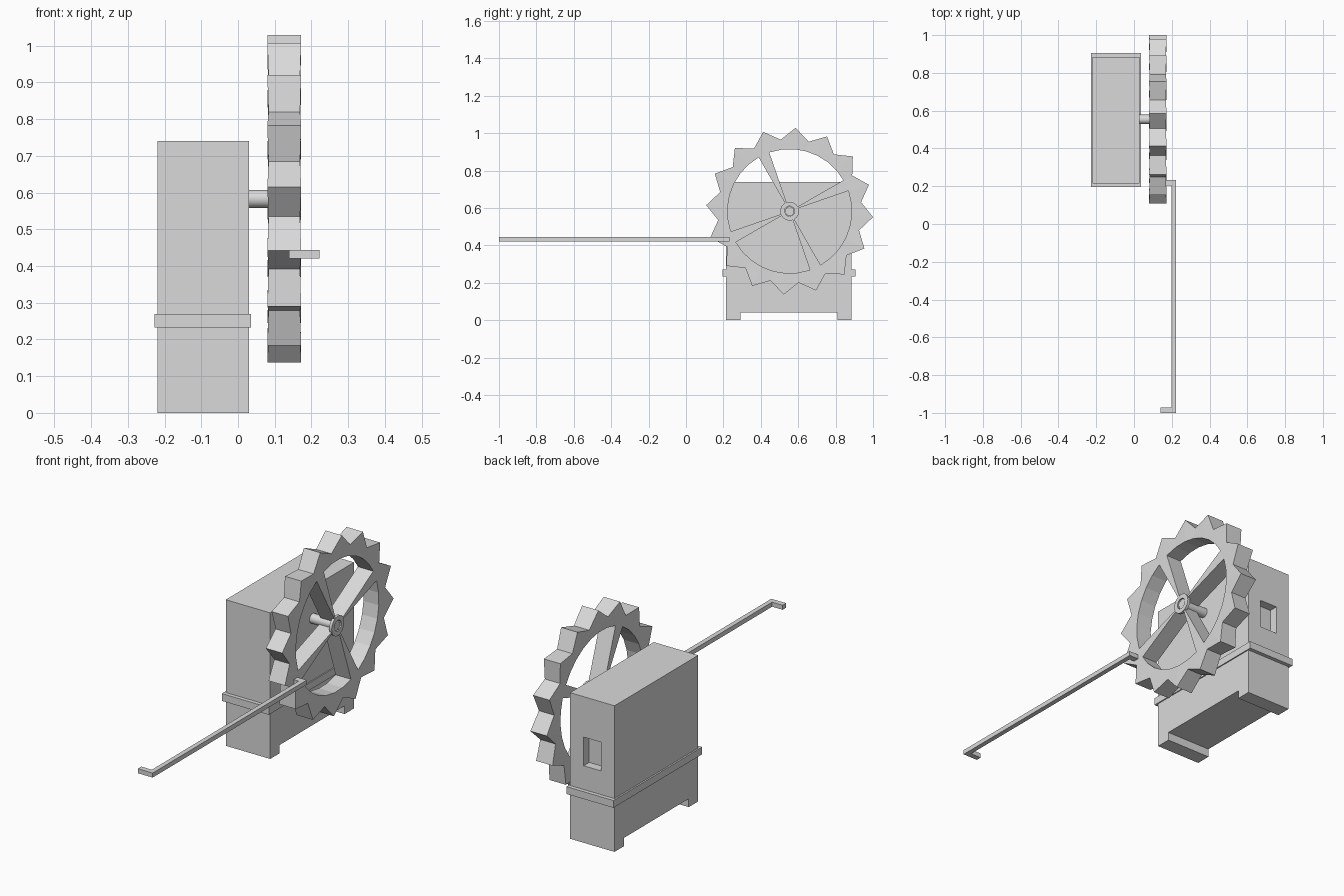
import bpy, bmesh
from math import sin, cos, radians
from mathutils import Vector

cube = bpy.data.objects.get("Cube")
if cube:
    bpy.data.objects.remove(cube, do_unlink=True)

grey = bpy.data.materials.new("light_grey")
grey.use_nodes = True
grey.diffuse_color = (0.7, 0.7, 0.7, 1)
grey.node_tree.nodes["Principled BSDF"].inputs["Base Color"].default_value = (0.7, 0.7, 0.7, 1)

WHEEL_Y, WHEEL_Z = 0.554, 0.583
TEETH = 16


def finish(name, bm):
    bmesh.ops.recalc_face_normals(bm, faces=bm.faces)
    mesh = bpy.data.meshes.new(name)
    bm.to_mesh(mesh)
    bm.free()
    mesh.materials.append(grey)
    obj = bpy.data.objects.new(name, mesh)
    bpy.context.collection.objects.link(obj)
    return obj


def prism(points, shift):
    """Closed outline of 3D points, extruded along shift."""
    bm = bmesh.new()
    face = bm.faces.new([bm.verts.new(p) for p in points])
    out = bmesh.ops.extrude_face_region(bm, geom=[face], use_keep_orig=True)
    verts = [v for v in out["geom"] if isinstance(v, bmesh.types.BMVert)]
    bmesh.ops.translate(bm, verts=verts, vec=shift)
    bmesh.ops.recalc_face_normals(bm, faces=bm.faces)
    return bm


def polar(x, r, deg):
    a = radians(deg)
    return Vector((x, WHEEL_Y + r * cos(a), WHEEL_Z + r * sin(a)))


def ring(name, sections, step, start):
    """Loop of (x, radius) cross-sections around the wheel centre."""
    bm = bmesh.new()
    loops = [[bm.verts.new(polar(x, r, start + i * step)) for x, r in sec]
             for i, sec in enumerate(sections)]
    for i, a in enumerate(loops):
        b = loops[(i + 1) % len(loops)]
        for k in range(len(a)):
            n = (k + 1) % len(a)
            bm.faces.new((a[k], a[n], b[n], b[k]))
    return finish(name, bm)


# Case: side outline with a notch between the feet
y0, y1 = 0.215, 0.885
outline = [(y0, 0), (0.291, 0), (0.291, 0.042), (0.81, 0.042),
           (0.81, 0), (y1, 0), (y1, 0.74), (y0, 0.74)]
bm = prism([(-0.219, y, z) for y, z in outline], (0.249, 0, 0))

# Recessed window in the back wall
back = max(bm.faces, key=lambda f: f.calc_center_median().y)
bmesh.ops.inset_individual(bm, faces=[back], thickness=0.02)
for v in back.verts:
    v.co.x = -0.046 if v.co.x > -0.095 else -0.144
    v.co.z = 0.535 if v.co.z > 0.4 else 0.39
pocket = bmesh.ops.extrude_discrete_faces(bm, faces=[back])["faces"][0]
bmesh.ops.translate(bm, verts=pocket.verts, vec=(0, -0.045, 0))
finish("case", bm)

# Raised band around the case
band = [(-0.227, 0.195), (0.036, 0.195), (0.036, 0.905), (-0.227, 0.905)]
finish("case_band", prism([(x, y, 0.233) for x, y in band], (0, 0, 0.037)))

# Toothed rim: tips slightly wider than the valleys
tip = [(0.08, 0.447), (0.172, 0.447), (0.169, 0.332), (0.083, 0.332)]
valley = [(0.083, 0.385), (0.169, 0.385), (0.169, 0.332), (0.083, 0.332)]
ring("wheel_rim", [tip, valley] * TEETH, 180 / TEETH, 18.4)

# Wedge-shaped spokes
for i in range(4):
    mid = 24.5 + 90 * i
    wedge = [polar(0.083, r, mid + s * 5.4)
             for r, s in ((0.02, -1), (0.336, -1), (0.336, 1), (0.02, 1))]
    finish(f"wheel_spoke_{i + 1}", prism(wedge, (0.086, 0, 0)))

# Hub collar and axle
collar = [(0.158, 0.05), (0.172, 0.05), (0.172, 0.027), (0.158, 0.027)]
ring("wheel_hub", [collar] * 32, 360 / 32, 0)
axle = finish("axle", prism([polar(0.02, 0.0245, i * 15) for i in range(24)], (0.147, 0, 0)))
for p in axle.data.polygons:
    p.use_smooth = abs(p.normal.x) < 0.5

# Crank rod with both ends bent toward the wheel
rod = [(0.139, -1), (0.222, -1), (0.222, 0.233), (0.139, 0.233),
       (0.139, 0.203), (0.198, 0.203), (0.198, -0.972), (0.139, -0.972)]
finish("crank_rod", prism([(x, y, 0.421) for x, y in rod], (0, 0, 0.023)))
